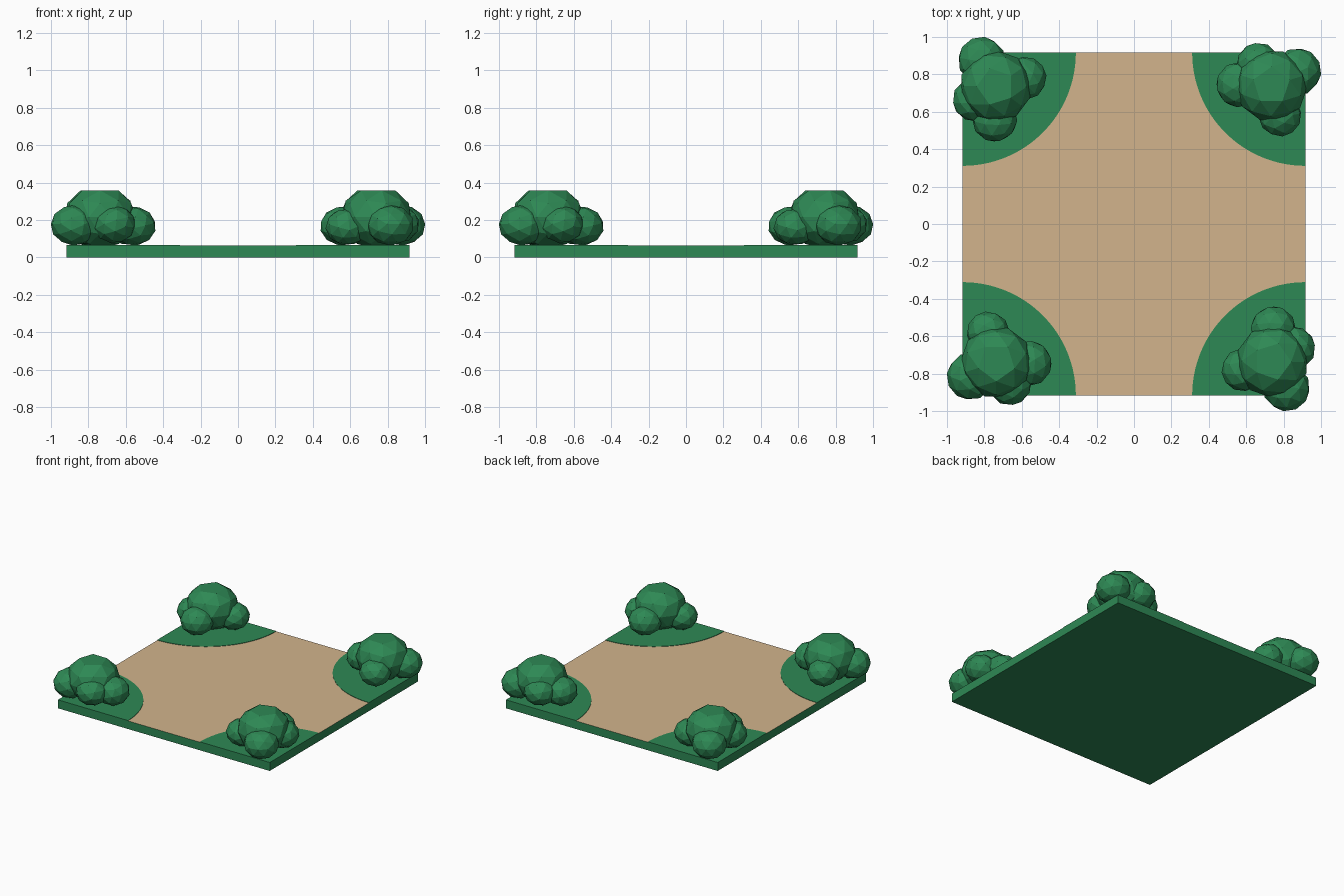
import bpy, bmesh, math, random
from mathutils import Matrix, Vector, Euler

random.seed(4)
cube = bpy.data.objects.get("Cube")
if cube:
    bpy.data.objects.remove(cube, do_unlink=True)


def material(name, rgb):
    mat = bpy.data.materials.new(name)
    mat.use_nodes = True
    color = (*rgb, 1)
    mat.diffuse_color = color
    mat.node_tree.nodes["Principled BSDF"].inputs["Base Color"].default_value = color
    return mat


GREEN = material("leaf_green", (0.027, 0.25, 0.09))
SAND = material("sand_tan", (0.645, 0.456, 0.262))
HALF = 0.916     # half width of the tile
TOP = 0.063      # height of the sand surface


def make_object(name, bm, *mats):
    mesh = bpy.data.meshes.new(name)
    bm.to_mesh(mesh)
    bm.free()
    for mat in mats:
        mesh.materials.append(mat)
    obj = bpy.data.objects.new(name, mesh)
    bpy.context.collection.objects.link(obj)
    return obj


# Square tile, sand on top and green elsewhere
bm = bmesh.new()
bmesh.ops.create_cube(bm, size=1, matrix=Matrix.Translation((0, 0, TOP / 2))
                      @ Matrix.Diagonal((2 * HALF, 2 * HALF, TOP, 1)))
bm.normal_update()
for face in bm.faces:
    face.material_index = 1 if face.normal.z > 0.5 else 0
make_object("ground_tile", bm, GREEN, SAND)


# Quarter-circle lawn plate for the back left corner
def lawn_mesh(radius=0.605, steps=32, thick=0.003):
    bm = bmesh.new()
    corner = Vector((HALF, HALF, TOP))
    points = [corner]
    for i in range(steps + 1):
        a = math.pi + i / steps * math.pi / 2
        points.append(corner + Vector((math.cos(a), math.sin(a), 0)) * radius)
    face = bm.faces.new([bm.verts.new(p) for p in points])
    extruded = bmesh.ops.extrude_face_region(bm, geom=[face])["geom"]
    verts = [v for v in extruded if isinstance(v, bmesh.types.BMVert)]
    bmesh.ops.translate(bm, verts=verts, vec=(0, 0, thick))
    bmesh.ops.recalc_face_normals(bm, faces=bm.faces)
    return bm


# Faceted, slightly squashed leaf clump
def add_clump(bm, center, radius, height, spin):
    matrix = (Matrix.Translation(center) @ Matrix.Diagonal((radius, radius, height, 1))
              @ Euler(spin).to_matrix().to_4x4())
    return bmesh.ops.create_icosphere(bm, subdivisions=2, radius=1, matrix=matrix)["verts"]


def bush_mesh():
    bm = bmesh.new()
    crown = add_clump(bm, (0.735, 0.74, 0.215), 0.193, 0.168, (0, 0, 0.3))
    for v in crown:
        v.co.z = min(v.co.z, 0.358)     # flat crown
    lobes = [(0.875, 0.815, 0.172, 0.127), (0.665, 0.853, 0.178, 0.118),
             (0.56, 0.745, 0.168, 0.122), (0.78, 0.582, 0.163, 0.115)]
    for x, y, z, r in lobes:
        spin = [random.uniform(0, math.tau) for _ in range(3)]
        add_clump(bm, (x, y, z), r, r * 0.86, spin)
    return bm


# Repeat lawn and bush around the four corners by quarter turns
lawn = make_object("lawn_back_left", lawn_mesh(), GREEN)
bush = make_object("bush_back_left", bush_mesh(), GREEN)
for turn, place in enumerate(("back_right", "front_right", "front_left"), 1):
    for part, label in ((lawn, "lawn_"), (bush, "bush_")):
        copy = bpy.data.objects.new(label + place, part.data)
        copy.rotation_euler.z = turn * math.pi / 2
        bpy.context.collection.objects.link(copy)
